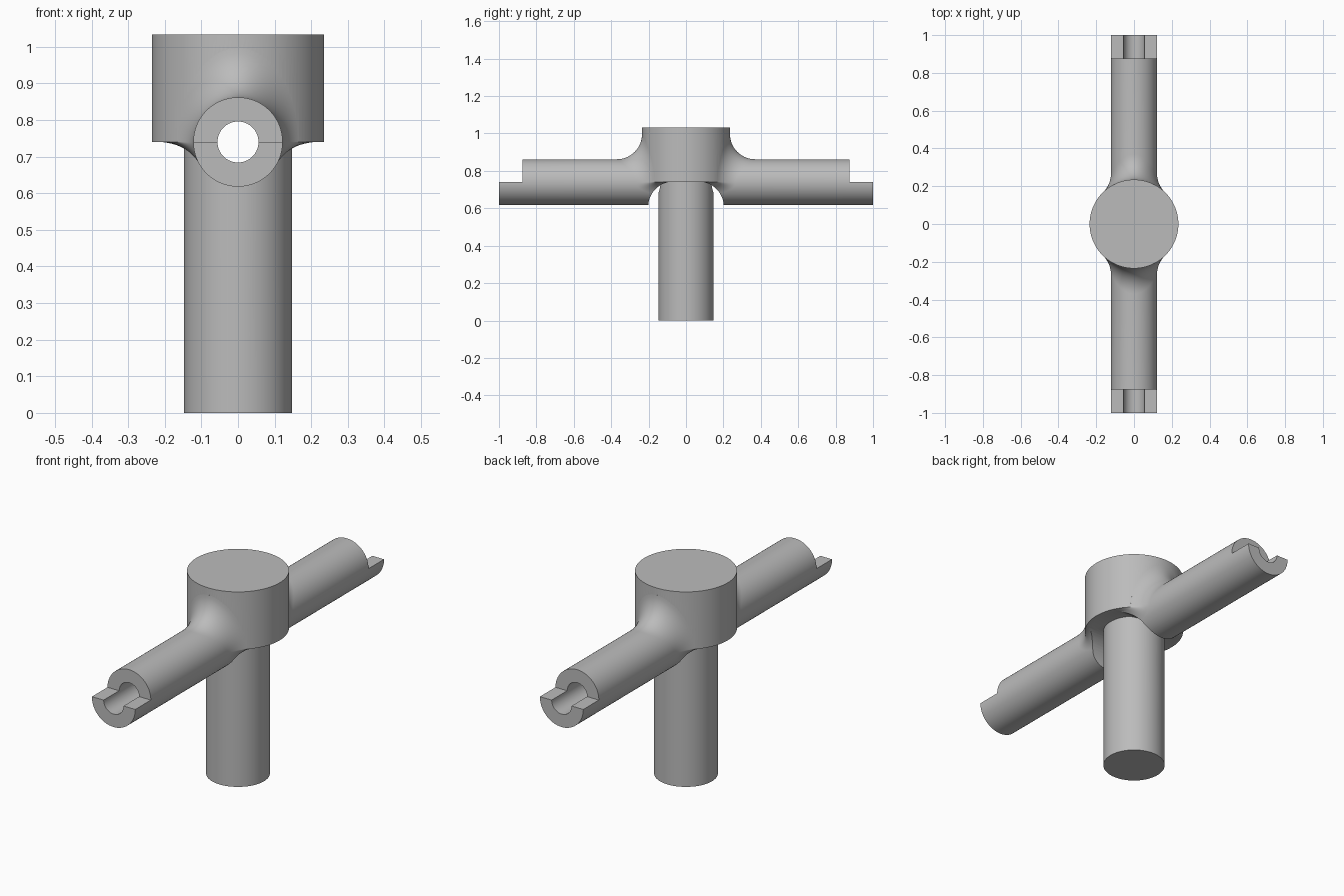
import bpy
import bmesh
from math import pi, sin, cos, sqrt, asin
from mathutils import Vector, Matrix

if "Cube" in bpy.data.objects:
    bpy.data.objects.remove(bpy.data.objects["Cube"])

AXIS_Z = 0.74      # height of the arm axis and of the head's underside
ARM_R = 0.122
HEAD_R = 0.235
FILLET = 0.135
TOP = 1.033

grey = bpy.data.materials.new("plain grey")
grey.use_nodes = True
colour = (0.5, 0.5, 0.5, 1)
grey.diffuse_color = colour
grey.node_tree.nodes["Principled BSDF"].inputs["Base Color"].default_value = colour


def finish(name, bm):
    bmesh.ops.recalc_face_normals(bm, faces=bm.faces)
    mesh = bpy.data.meshes.new(name)
    bm.to_mesh(mesh)
    bm.free()
    mesh.materials.append(grey)
    obj = bpy.data.objects.new(name, mesh)
    bpy.context.collection.objects.link(obj)
    return obj


def loft(name, rings):
    """Closed solid through a list of equal rings."""
    bm = bmesh.new()
    loops = [[bm.verts.new(p) for p in ring] for ring in rings]
    n = len(rings[0])
    for a, b in zip(loops, loops[1:]):
        for i in range(n):
            j = (i + 1) % n
            bm.faces.new((a[i], a[j], b[j], b[i]))
    bm.faces.new(loops[0])
    bm.faces.new(loops[-1])
    return finish(name, bm)


def cylinder(name, radius, low, high, segments=128, matrix=Matrix()):
    bm = bmesh.new()
    bmesh.ops.create_cone(
        bm, cap_ends=True, segments=segments, radius1=radius, radius2=radius,
        depth=high - low,
        matrix=matrix @ Matrix.Translation((0, 0, (low + high) / 2)))
    return finish(name, bm)


def box(name, centre, size):
    bm = bmesh.new()
    bmesh.ops.create_cube(
        bm, matrix=Matrix.Translation(centre) @ Matrix.Diagonal((*size, 1)))
    return finish(name, bm)


def combine(body, other, operation):
    other.hide_render = True
    mod = body.modifiers.new(other.name, "BOOLEAN")
    mod.operation = operation
    mod.solver = "EXACT"
    mod.object = other
    bpy.context.view_layer.objects.active = body
    bpy.ops.object.modifier_apply(modifier=mod.name)
    bpy.data.objects.remove(other)


# Cross arms: a tube flaring into the head with a rolling-ball fillet
reach = ARM_R + FILLET
limit = asin(FILLET / reach)
STEPS = 14


def fillet_arc(angle):
    """Points from the arm surface to the head surface at one angle."""
    x, z = reach * cos(angle), reach * sin(angle)
    drop = min(z, 0)
    spread = HEAD_R + sqrt(max(FILLET ** 2 - drop ** 2, 0))
    centre = Vector((x, sqrt(max(spread ** 2 - x ** 2, 0)), z))
    on_arm = Vector((ARM_R * cos(angle), centre.y, ARM_R * sin(angle)))
    on_head = Vector((x * HEAD_R / spread, centre.y * HEAD_R / spread, max(z, 0)))
    u, v = (on_arm - centre).normalized(), (on_head - centre).normalized()
    gap = u.angle(v)
    lift = Vector((0, 0, AXIS_Z))
    return [centre + lift + FILLET *
            (u * sin((1 - k / STEPS) * gap) + v * sin(k / STEPS * gap)) / sin(gap)
            for k in range(STEPS + 1)]


columns = []
N_TOP, N_LOW = 110, 30
for i in range(N_TOP + 1):
    columns.append(fillet_arc(-limit + (pi + 2 * limit) * i / N_TOP))
low_y = columns[0][0].y
for i in range(1, N_LOW):
    a = pi + limit + (pi - 2 * limit) * i / N_LOW
    columns.append([Vector((ARM_R * cos(a), low_y - 0.05 * k / STEPS,
                            AXIS_Z + ARM_R * sin(a))) for k in range(STEPS + 1)])
half = [[Vector((c[0].x, 1, c[0].z)) for c in columns]]
half += [[c[k] for c in columns] for k in range(STEPS + 1)]
mirrored = [[Vector((p.x, -p.y, p.z)) for p in ring] for ring in reversed(half)]
body = loft("cross_fitting", half + mirrored)

# Rounded hollow under the head, between the arms and the post
side = [(0.067 + FILLET * cos(a), AXIS_Z + 0.003 - FILLET + FILLET * sin(a))
        for a in [pi / 2 * i / 16 for i in range(17)]]
side.insert(0, (side[0][0], 0.5))
outline = side + [(-y, z) for y, z in reversed(side)]
hollow = loft("hollow_cutter", [[(x, y, z) for y, z in outline] for x in (-0.4, 0.4)])
combine(body, hollow, "DIFFERENCE")

# Head and post
combine(body, cylinder("head", HEAD_R, AXIS_Z, TOP), "UNION")
combine(body, cylinder("post", 0.147, 0, 0.9), "UNION")

# Bore through both arms
along_y = Matrix.Translation((0, 0, AXIS_Z)) @ Matrix.Rotation(pi / 2, 4, "X")
combine(body, cylinder("bore_cutter", 0.056, -1.2, 1.2, 64, along_y), "DIFFERENCE")

# Half-lap steps at the arm ends
for s in (-1, 1):
    step = box("step_cutter", (0, s * 1.075, AXIS_Z + 0.2), (0.6, 0.4, 0.4))
    combine(body, step, "DIFFERENCE")

bpy.ops.object.select_all(action="DESELECT")
body.select_set(True)
bpy.context.view_layer.objects.active = body
bpy.ops.object.shade_smooth_by_angle(angle=pi / 6)
